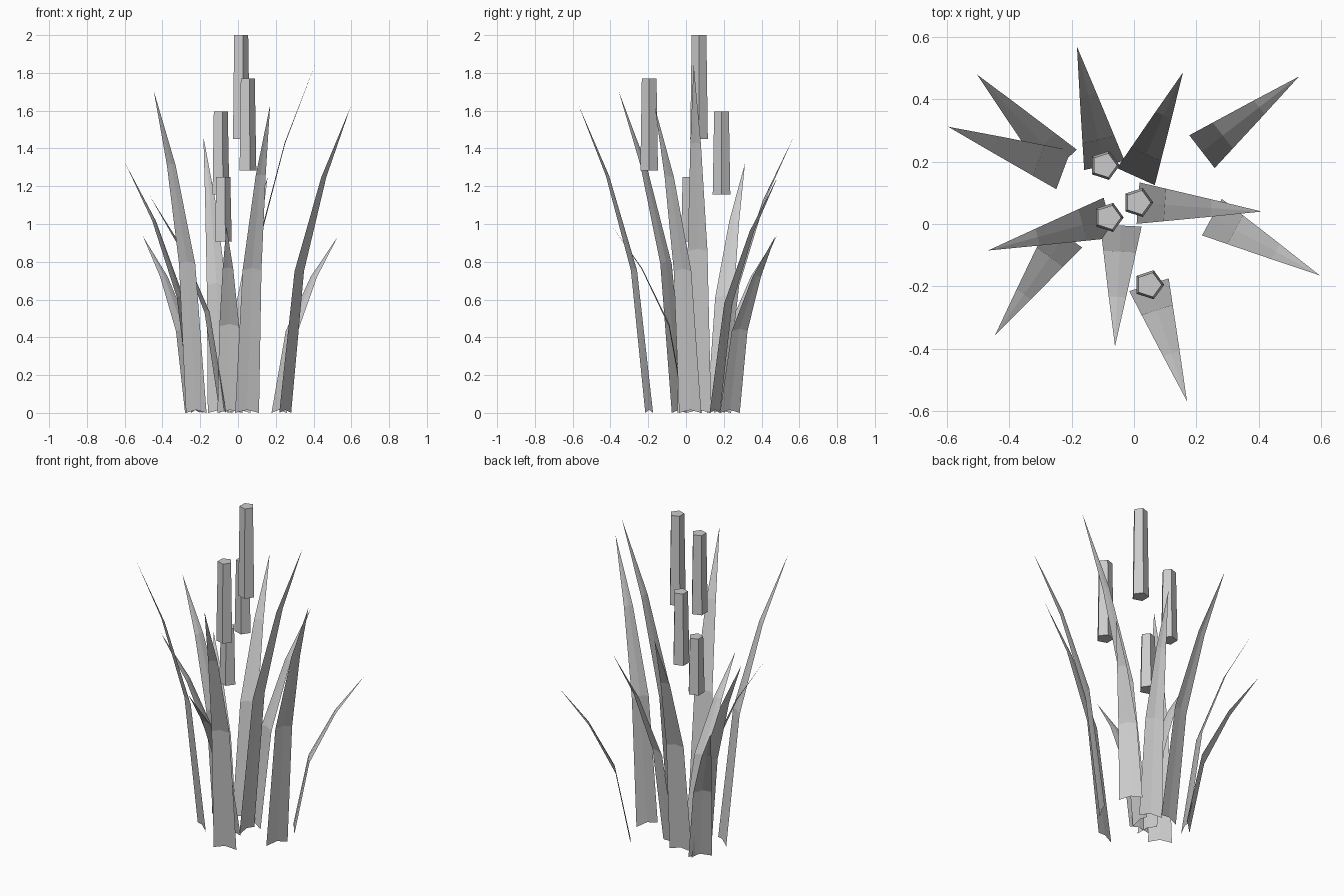
import bpy, bmesh, math
from mathutils import Vector

if "Cube" in bpy.data.objects:
    bpy.data.objects.remove(bpy.data.objects["Cube"])

grey = bpy.data.materials.new("plain grey")
grey.diffuse_color = (0.6, 0.6, 0.6, 1)
grey.use_nodes = True
grey.node_tree.nodes["Principled BSDF"].inputs["Base Color"].default_value = grey.diffuse_color


def finish(name, bm):
    mesh = bpy.data.meshes.new(name)
    bm.to_mesh(mesh)
    bm.free()
    mesh.materials.append(grey)
    obj = bpy.data.objects.new(name, mesh)
    bpy.context.collection.objects.link(obj)


# Creased leaf blade: three cross rows narrowing to a tip, bending outwards
def leaf(name, base, tip, height, width=0.133):
    bm = bmesh.new()
    base, tip = Vector(base), Vector(tip)
    lean = tip - base
    side = Vector((-lean.y, lean.x)).normalized()
    rows = []
    for t, bend, w in ((0, 0, 1), (0.463, 0.215, 0.79), (0.77, 0.59, 0.42)):
        c = base + lean * bend
        row = []
        for s in (-1, 0, 1):
            p = c + side * (s * w * width / 2)
            lift = 0.016 * w if s == 0 else 0   # raised midrib
            row.append(bm.verts.new((p.x, p.y, height * t + lift)))
        rows.append(row)
    end = bm.verts.new((tip.x, tip.y, height))
    for a, b in zip(rows, rows[1:]):
        for i in range(2):
            bm.faces.new((a[i + 1], a[i], b[i], b[i + 1]))
    for i in range(2):
        bm.faces.new((rows[-1][i + 1], rows[-1][i], end))
    finish(name, bm)


# Five-sided seed head, slightly narrower at the top
def seed_head(name, x, y, top):
    bottom = top * 0.725
    bm = bmesh.new()
    rings = []
    for r, z in ((0.049, bottom), (0.041, top)):
        rings.append([bm.verts.new((x + r * math.cos(k * math.tau / 5),
                                    y + r * math.sin(k * math.tau / 5), z))
                      for k in range(5)])
    lo, hi = rings
    bm.faces.new(lo[::-1])
    bm.faces.new(hi)
    for k in range(5):
        n = (k + 1) % 5
        bm.faces.new((lo[k], lo[n], hi[n], hi[k]))
    finish(name, bm)


# base xy, tip xy, height of every leaf
leaves = [
    ((-0.232, 0.193), (-0.503, 0.479), 0.935),
    ((-0.095, 0.188), (-0.183, 0.569), 1.46),
    ((0.006, 0.152), (0.157, 0.486), 1.25),
    ((0.218, 0.232), (0.529, 0.473), 0.935),
    ((-0.226, 0.174), (-0.596, 0.312), 1.32),
    ((0.013, 0.067), (0.41, 0.04), 1.85),
    ((0.25, 0.022), (0.596, -0.165), 1.62),
    ((-0.08, 0.02), (-0.468, -0.085), 1.15),
    ((-0.221, -0.037), (-0.446, -0.357), 1.705),
    ((-0.042, -0.005), (-0.061, -0.393), 0.99),
    ((0.048, -0.195), (0.17, -0.569), 1.63),
]
for i, (b, t, h) in enumerate(leaves):
    leaf(f"leaf_{i + 1}", b, t, h)

# Seed heads floating above the clump
for i, (x, y, top) in enumerate(((0.013, 0.069, 2.0), (0.048, -0.195, 1.77),
                                 (-0.095, 0.188, 1.595), (-0.082, 0.021, 1.25))):
    seed_head(f"seed_head_{i + 1}", x, y, top)
